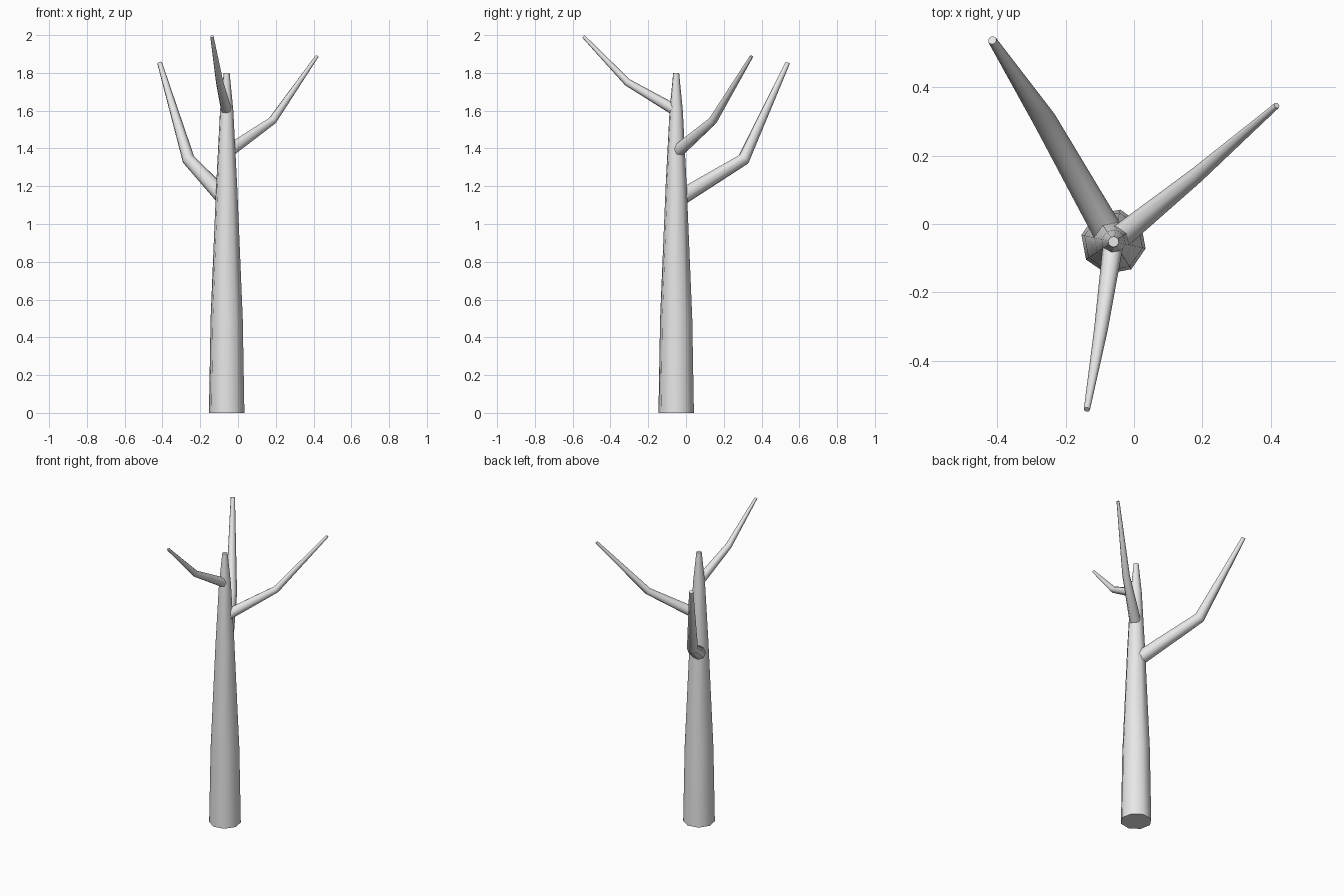
import bpy, bmesh, math
from mathutils import Vector

if "Cube" in bpy.data.objects:
    bpy.data.objects.remove(bpy.data.objects["Cube"])

SIDES = 8
bark = bpy.data.materials.new("pale_grey_bark")
bark.diffuse_color = (0.8, 0.8, 0.8, 1)
bark.use_nodes = True
bark.node_tree.nodes["Principled BSDF"].inputs["Base Color"].default_value = bark.diffuse_color


def limb(name, path, radii, phase=0.0):
    """Tapered eight-sided tube through the path points, capped at both ends."""
    pts = [Vector(p) for p in path]
    bm = bmesh.new()
    rings = []
    for i, (p, r) in enumerate(zip(pts, radii)):
        d_in = (p - pts[i - 1]).normalized() if i else Vector()
        d_out = (pts[i + 1] - p).normalized() if i < len(pts) - 1 else Vector()
        axis = (d_in + d_out).normalized()          # ring bisects each bend
        u = Vector((1, 0, 0))
        if abs(axis.z) < 0.999:
            u = Vector((0, 0, 1)).cross(axis).normalized()
        v = axis.cross(u)
        ring = []
        for k in range(SIDES):
            a = phase + k * math.tau / SIDES
            ring.append(bm.verts.new(p + r * (math.cos(a) * u + math.sin(a) * v)))
        rings.append(ring)
    for a, b in zip(rings, rings[1:]):
        for k in range(SIDES):
            n = (k + 1) % SIDES
            bm.faces.new((a[k], a[n], b[n], b[k]))
    bm.faces.new(rings[0][::-1])
    bm.faces.new(rings[-1])
    me = bpy.data.meshes.new(name)
    bm.to_mesh(me)
    bm.free()
    me.materials.append(bark)
    ob = bpy.data.objects.new(name, me)
    bpy.context.collection.objects.link(ob)
    bpy.ops.object.select_all(action='DESELECT')
    ob.select_set(True)
    bpy.context.view_layer.objects.active = ob
    bpy.ops.object.shade_smooth_by_angle(angle=math.radians(60))


# Trunk, slightly swelling toward the base
CX, CY = -0.06, -0.052
limb("trunk", [(CX, CY, z) for z in (0, 0.5, 1.2, 1.6, 1.8)],
     (0.096, 0.087, 0.057, 0.036, 0.016), math.radians(33))

# Three branches, each bent upward once
limb("front_branch",
     [(CX, CY, 1.60), (-0.097, -0.31, 1.75), (-0.138, -0.543, 1.993)],
     (0.030, 0.020, 0.009))
limb("right_branch",
     [(-0.05, -0.045, 1.385), (0.182, 0.142, 1.547), (0.418, 0.347, 1.888)],
     (0.036, 0.023, 0.009))
limb("back_left_branch",
     [(CX, CY, 1.125), (-0.262, 0.305, 1.342), (-0.415, 0.538, 1.853)],
     (0.045, 0.034, 0.013))
